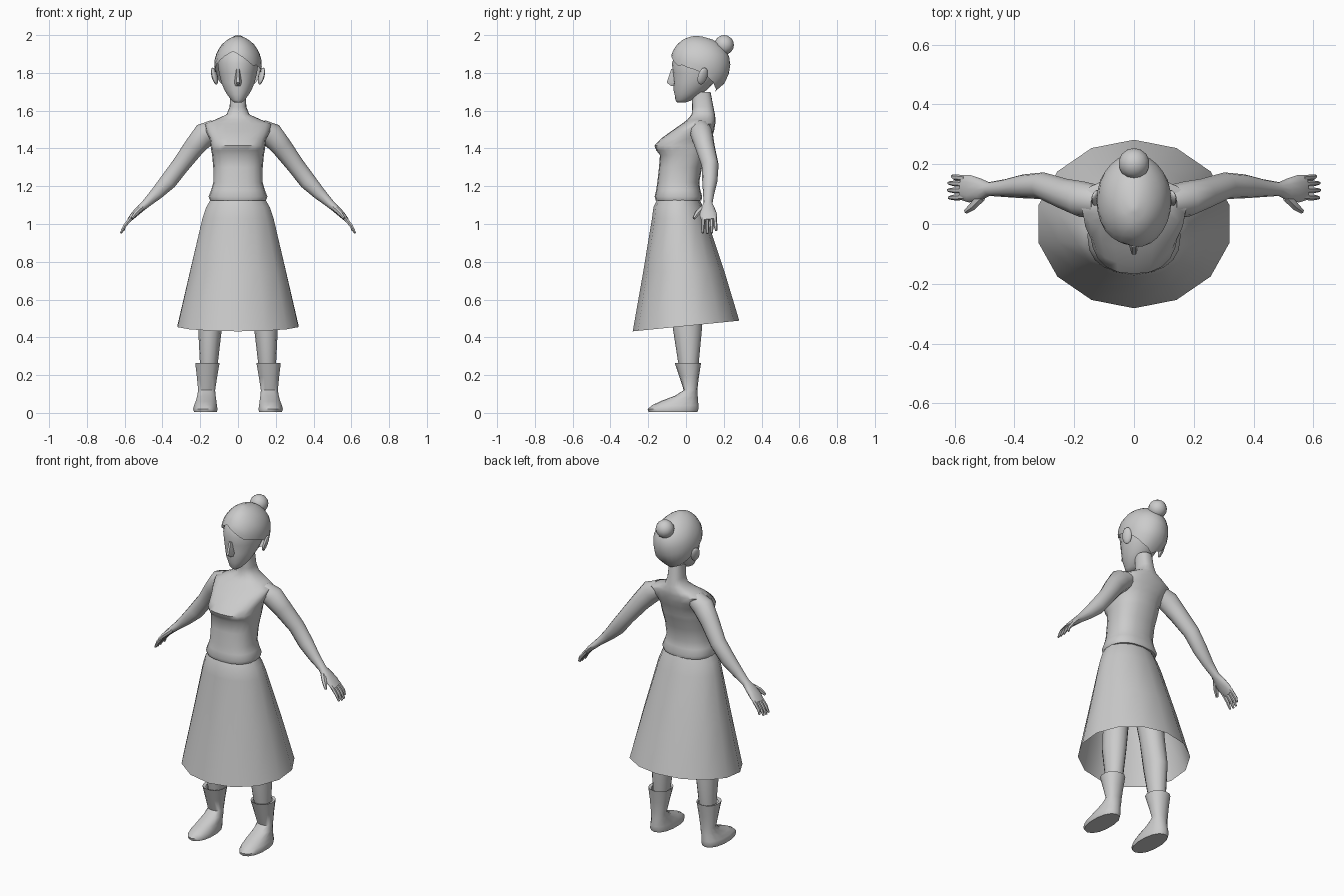
import bpy, bmesh
from math import sin, cos, pi, radians
from mathutils import Vector, Matrix


def finish(bm, name, mirror=False, angle=50):
    bmesh.ops.recalc_face_normals(bm, faces=bm.faces)
    me = bpy.data.meshes.new(name)
    bm.to_mesh(me)
    bm.free()
    me.shade_smooth()
    me.set_sharp_from_angle(angle=radians(angle))
    ob = bpy.data.objects.new(name, me)
    bpy.context.collection.objects.link(ob)
    if mirror:
        ob.modifiers.new("Mirror", 'MIRROR').use_axis[0] = True
    return ob


def skin(bm, loops, cap_start=True, cap_end=True):
    rings = [[bm.verts.new(p) for p in loop] for loop in loops]
    n = len(rings[0])
    for a, b in zip(rings, rings[1:]):
        for i in range(n):
            j = (i + 1) % n
            bm.faces.new((a[i], a[j], b[j], b[i]))
    if cap_start:
        bm.faces.new(rings[0])
    if cap_end:
        bm.faces.new(rings[-1])


def power(v, p):
    return (1 if v >= 0 else -1) * abs(v) ** (2 / p)


def body(name, rings, n=16, p=2, caps=(True, True), mirror=False, angle=50):
    """Stacked rings: z, y front, y back, half width, centre x, tilt in y"""
    loops = []
    for r in rings:
        z, y0, y1, rx, cx, tilt = (list(r) + [0, 0])[:6]
        loop = []
        for i in range(n):
            a = 2 * pi * i / n
            y = (y0 + y1) / 2 - (y1 - y0) / 2 * power(cos(a), p)
            loop.append((cx + rx * power(sin(a), p), y, z + tilt * y))
        loops.append(loop)
    bm = bmesh.new()
    skin(bm, loops, *caps)
    return finish(bm, name, mirror, angle)


def tube(bm, pts, n=10):
    """Sweep along points: x, y, z, radius across y, radius across the bend"""
    c = [Vector(q[:3]) for q in pts]
    loops = []
    for k, q in enumerate(pts):
        d = (c[min(k + 1, len(c) - 1)] - c[max(k - 1, 0)]).normalized()
        u = Vector((0, 1, 0))
        u = (u - d * u.dot(d)).normalized()
        v = d.cross(u)
        loops.append([c[k] + u * q[3] * cos(2 * pi * i / n) + v * q[4] * sin(2 * pi * i / n)
                      for i in range(n)])
    skin(bm, loops)


def lookup(table, x):
    for a, b in zip(table, table[1:]):
        if x <= b[0]:
            t = max(0, (x - a[0]) / (b[0] - a[0]))
            return [p + (q - p) * t for p, q in zip(a[1:], b[1:])]
    return list(table[-1][1:])


# Skirt: open cone with a tilted hem
body("skirt", [(.46, -.282, .282, .328, 0, .1), (.75, -.228, .2, .26, 0, .05),
               (1.03, -.18, .11, .193), (1.09, -.172, .09, .172), (1.135, -.15, .07, .145)],
     n=14, caps=(False, False))

# Torso with bust, shoulders and neck
body("torso", [(1.125, -.16, .082, .148), (1.145, -.166, .086, .156), (1.18, -.158, .076, .142),
               (1.22, -.152, .07, .131), (1.30, -.143, .085, .131), (1.365, -.138, .108, .137),
               (1.39, -.158, .116, .142), (1.415, -.167, .122, .145), (1.45, -.135, .135, .15),
               (1.49, -.08, .148, .17), (1.53, -.022, .155, .178), (1.553, .008, .157, .12),
               (1.58, .03, .153, .06), (1.62, .033, .145, .044), (1.70, .03, .13, .042)],
     n=20, p=2.4)

# Arms with hands
bm = bmesh.new()
tube(bm, [(.12, .075, 1.505, .055, .05), (.175, .083, 1.475, .06, .064), (.23, .1, 1.41, .052, .055),
          (.305, .128, 1.31, .045, .047), (.37, .126, 1.225, .04, .045), (.43, .12, 1.162, .03, .034),
          (.485, .117, 1.11, .023, .023), (.515, .115, 1.083, .038, .02), (.55, .118, 1.05, .046, .017),
          (.577, .123, 1.02, .042, .011)], 12)
for y0, y1, tip in [(.09, .088, .003), (.112, .113, .0), (.134, .137, .002), (.153, .16, .014)]:
    tube(bm, [(.565, y0, 1.033, .01, .011), (.6, (y0 + y1) / 2, .99, .01, .01),
              (.621 - tip, y1, .95 + tip, .006, .006)], 6)
tube(bm, [(.51, .09, 1.085, .016, .015), (.54, .06, 1.058, .015, .013),
          (.562, .042, 1.03, .008, .008)], 6)
finish(bm, "arm", True)

# Legs and boots
body("leg", [(.12, -.01, .055, .04, .166), (.27, -.042, .068, .048, .154), (.45, -.07, .085, .063, .148),
             (.62, -.075, .075, .07, .13), (.85, -.1, .08, .082, .102), (1.06, -.11, .065, .08, .085)],
     n=12, mirror=True)
body("boot", [(.004, -.198, .06, .062, .172), (.02, -.203, .066, .066, .173), (.04, -.18, .066, .062, .172),
              (.062, -.135, .064, .056, .169), (.09, -.06, .062, .05, .167), (.12, -.012, .06, .046, .166),
              (.19, -.035, .068, .055, .164), (.265, -.06, .08, .066, .162), (.26, -.045, .07, .052, .158)],
     n=14, p=2.2, mirror=True, caps=(True, False))

# Head and nose
body("head", [(1.643, -.046, -.005, .018), (1.655, -.056, .03, .036), (1.685, -.06, .08, .058),
              (1.71, -.066, .11, .073), (1.75, -.066, .15, .09), (1.80, -.07, .19, .102),
              (1.85, -.074, .2, .109), (1.90, -.058, .19, .1), (1.95, -.015, .15, .06)], n=18)
bm = bmesh.new()
skin(bm, [[(-.011, -.06, 1.82), (.011, -.06, 1.82), (.006, -.078, 1.82), (-.006, -.078, 1.82)],
          [(-.022, -.055, 1.75), (.022, -.055, 1.75), (.007, -.102, 1.748), (-.007, -.102, 1.748)],
          [(-.016, -.055, 1.73), (.016, -.055, 1.73), (.006, -.08, 1.732), (-.006, -.08, 1.732)]])
finish(bm, "nose")

# Hair: cap whose hemline dips from the parting to the nape
shape = [(1.69, .05, .14, .05), (1.72, .01, .18, .085), (1.76, -.03, .218, .112), (1.83, -.078, .235, .126),
         (1.87, -.082, .234, .124), (1.91, -.073, .22, .112), (1.95, -.047, .185, .086),
         (1.975, -.018, .145, .058), (1.988, .01, .11, .034), (1.996, .045, .06, .006)]
hem = [(0, 1.915), (25, 1.885), (55, 1.835), (85, 1.81), (105, 1.77), (130, 1.725), (180, 1.69)]
n, steps = 28, 9
loops = []
for s in range(steps + 1):
    loop = []
    for i in range(n):
        deg = 360 * i / n
        off = (deg + 14 + 180) % 360 - 180
        low = lookup(hem, abs(off if abs(off) < 60 else (deg + 180) % 360 - 180))[0]
        z = low + (1.996 - low) * sin(s / steps * pi / 2)
        y0, y1, rx = lookup(shape, z)
        a = radians(deg)
        loop.append((rx * sin(a), (y0 + y1) / 2 - (y1 - y0) / 2 * cos(a), z))
    loops.append(loop)
bm = bmesh.new()
skin(bm, loops, False, True)
finish(bm, "hair")

# Bun and ears
bm = bmesh.new()
bmesh.ops.create_uvsphere(bm, u_segments=14, v_segments=8, radius=.052,
                          matrix=Matrix.Translation((0, .202, 1.948)))
finish(bm, "hair_bun")
bm = bmesh.new()
bmesh.ops.create_uvsphere(bm, u_segments=10, v_segments=8, radius=1,
                          matrix=Matrix.Translation((.124, .088, 1.783))
                          @ Matrix.Rotation(radians(12), 4, 'Y') @ Matrix.Rotation(radians(-15), 4, 'X')
                          @ Matrix.Rotation(radians(25), 4, 'Z') @ Matrix.Diagonal((.013, .028, .047, 1)))
finish(bm, "ear", True)
